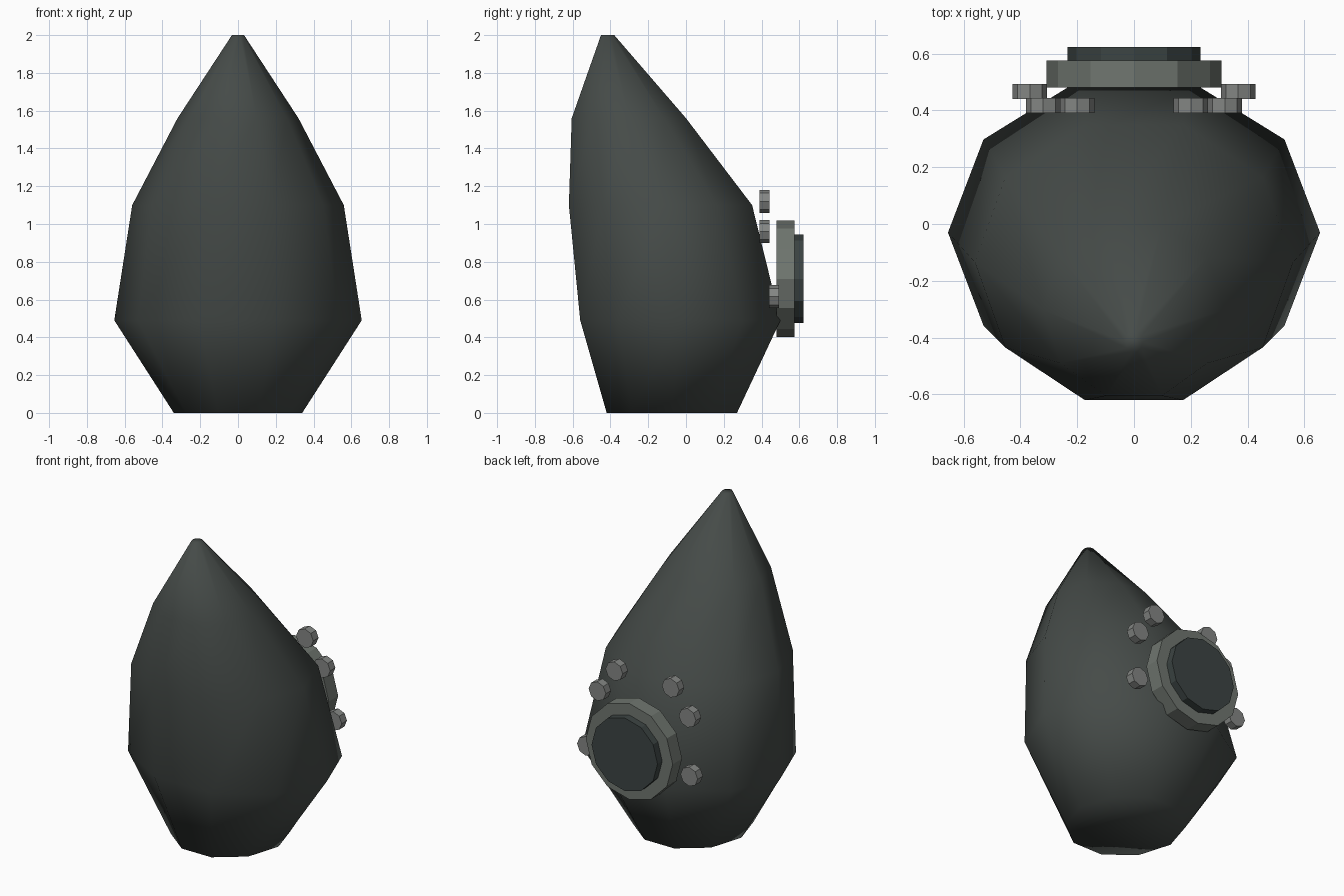
import bpy, bmesh
from math import sin, cos, pi

if "Cube" in bpy.data.objects:
    bpy.data.objects.remove(bpy.data.objects["Cube"])


def material(name, rgb):
    m = bpy.data.materials.new(name)
    m.diffuse_color = (*rgb, 1)
    m.use_nodes = True
    m.node_tree.nodes["Principled BSDF"].inputs["Base Color"].default_value = m.diffuse_color
    return m


DARK = material("dark_shell", (0.060, 0.070, 0.065))
COVER = material("dark_cover", (0.045, 0.058, 0.056))
RIM = material("grey_rim", (0.16, 0.18, 0.16))
STUD = material("stud_grey", (0.23, 0.24, 0.23))


def make_object(name, bm, mat):
    bmesh.ops.recalc_face_normals(bm, faces=bm.faces)
    me = bpy.data.meshes.new(name)
    bm.to_mesh(me)
    bm.free()
    me.materials.append(mat)
    ob = bpy.data.objects.new(name, me)
    bpy.context.collection.objects.link(ob)
    return ob


def loft(name, rings, mat):
    """Skin between closed rings of points and cap both ends."""
    bm = bmesh.new()
    loops = [[bm.verts.new(p) for p in ring] for ring in rings]
    n = len(loops[0])
    for a, b in zip(loops, loops[1:]):
        for i in range(n):
            j = (i + 1) % n
            bm.faces.new((a[i], a[j], b[j], b[i]))
    bm.faces.new(loops[0])
    bm.faces.new(loops[-1])
    return make_object(name, bm, mat)


def disc(name, x, z, r, y0, y1, sides, mat):
    """Flat-sided disc whose axis runs along y."""
    rings = [[(x + r * sin(2 * pi * k / sides), y, z + r * cos(2 * pi * k / sides))
              for k in range(sides)] for y in (y0, y1)]
    return loft(name, rings, mat)


# Leaning ten-sided body: z, x radius, front y, back y of each ring
profile = [(0.00, 0.34, -0.42, 0.27),
           (0.49, 0.655, -0.56, 0.50),
           (1.10, 0.56, -0.62, 0.35),
           (1.56, 0.32, -0.605, 0.00),
           (2.00, 0.032, -0.45, -0.38)]
rings = []
for z, rx, yf, yb in profile:
    yc, ry = (yf + yb) / 2, (yb - yf) / 2 / sin(2 * pi / 5)
    rings.append([(rx * cos(pi * k / 5), yc + ry * sin(pi * k / 5), z)
                  for k in range(10)])
body = loft("body", rings, DARK)
for p in body.data.polygons:
    p.use_smooth = True

# Round hatch on the back
disc("hatch_rim", 0, 0.71, 0.308, 0.48, 0.575, 12, RIM)
disc("hatch_cover", 0, 0.71, 0.234, 0.575, 0.623, 12, COVER)

# Three studs on each side of the hatch
for side, sx in (("left", -1), ("right", 1)):
    for i, (x, y, z) in enumerate([(0.20, 0.39, 1.12), (0.32, 0.39, 0.96),
                                   (0.367, 0.44, 0.615)]):
        disc(f"stud_{side}_{i + 1}", sx * x, z, 0.061, y, y + 0.053, 8, STUD)
